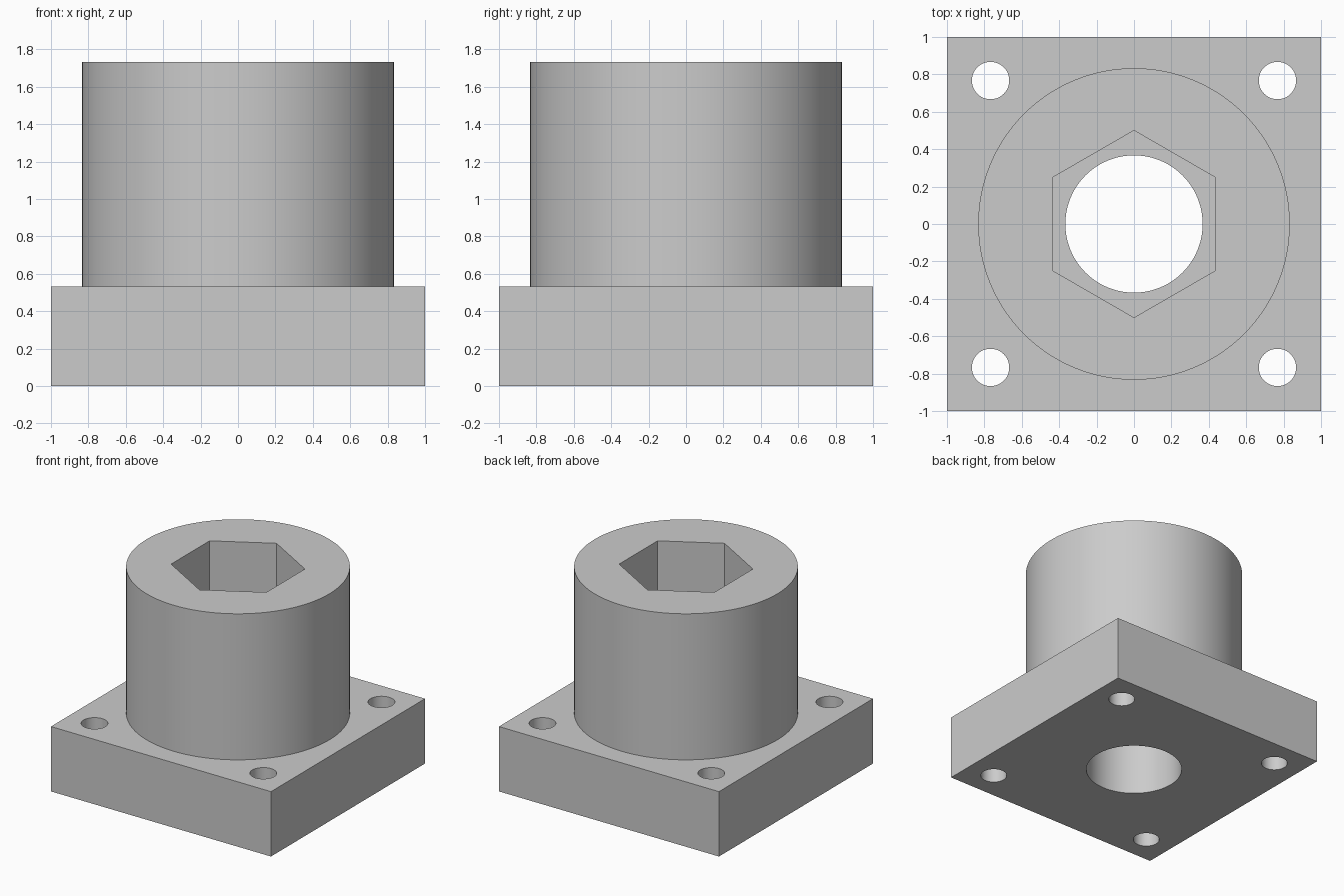
import bpy
import math

cube = bpy.data.objects.get("Cube")
if cube:
    bpy.data.objects.remove(cube, do_unlink=True)

PLATE_TOP = 0.533
BOSS_TOP = 1.733
SOCKET_FLOOR = PLATE_TOP

grey = bpy.data.materials.new("light grey")
grey.use_nodes = True
colour = (0.6, 0.6, 0.6, 1)
grey.diffuse_color = colour
grey.node_tree.nodes["Principled BSDF"].inputs["Base Color"].default_value = colour


def prism(name, radius, bottom, top, sides, x=0, y=0):
    bpy.ops.mesh.primitive_cylinder_add(
        vertices=sides, radius=radius, depth=top - bottom,
        location=(x, y, (bottom + top) / 2))
    ob = bpy.context.object
    ob.name = name
    ob.data.materials.append(grey)
    return ob


def combine(body, tool, operation):
    """Apply an exact boolean and remove the tool."""
    tool.hide_render = True
    mod = body.modifiers.new(tool.name, 'BOOLEAN')
    mod.operation = operation
    mod.solver = 'EXACT'
    mod.object = tool
    bpy.context.view_layer.objects.active = body
    bpy.ops.object.modifier_apply(modifier=mod.name)
    bpy.data.objects.remove(tool, do_unlink=True)


# Square base plate
bpy.ops.mesh.primitive_cube_add(size=2, location=(0, 0, PLATE_TOP / 2))
body = bpy.context.object
body.name = "flanged_socket"
body.scale.z = PLATE_TOP / 2
bpy.ops.object.transform_apply(location=True, rotation=False, scale=True)
body.data.materials.append(grey)

# Round boss, rooted slightly inside the plate
combine(body, prism("boss", 0.833, 0.2, BOSS_TOP, 128), 'UNION')

# Hexagonal socket and the round bore below it
combine(body, prism("hex_socket", 0.5, SOCKET_FLOOR, 2, 6), 'DIFFERENCE')
combine(body, prism("bore", 0.367, -0.2, SOCKET_FLOOR + 0.2, 96), 'DIFFERENCE')

# Four corner bolt holes
for x in (-0.767, 0.767):
    for y in (-0.767, 0.767):
        combine(body, prism("bolt_hole", 0.1, -0.2, 0.8, 48, x, y), 'DIFFERENCE')

# Smooth round walls, sharp edges
bpy.ops.object.select_all(action='DESELECT')
body.select_set(True)
bpy.context.view_layer.objects.active = body
bpy.ops.object.shade_smooth_by_angle(angle=math.radians(30))
